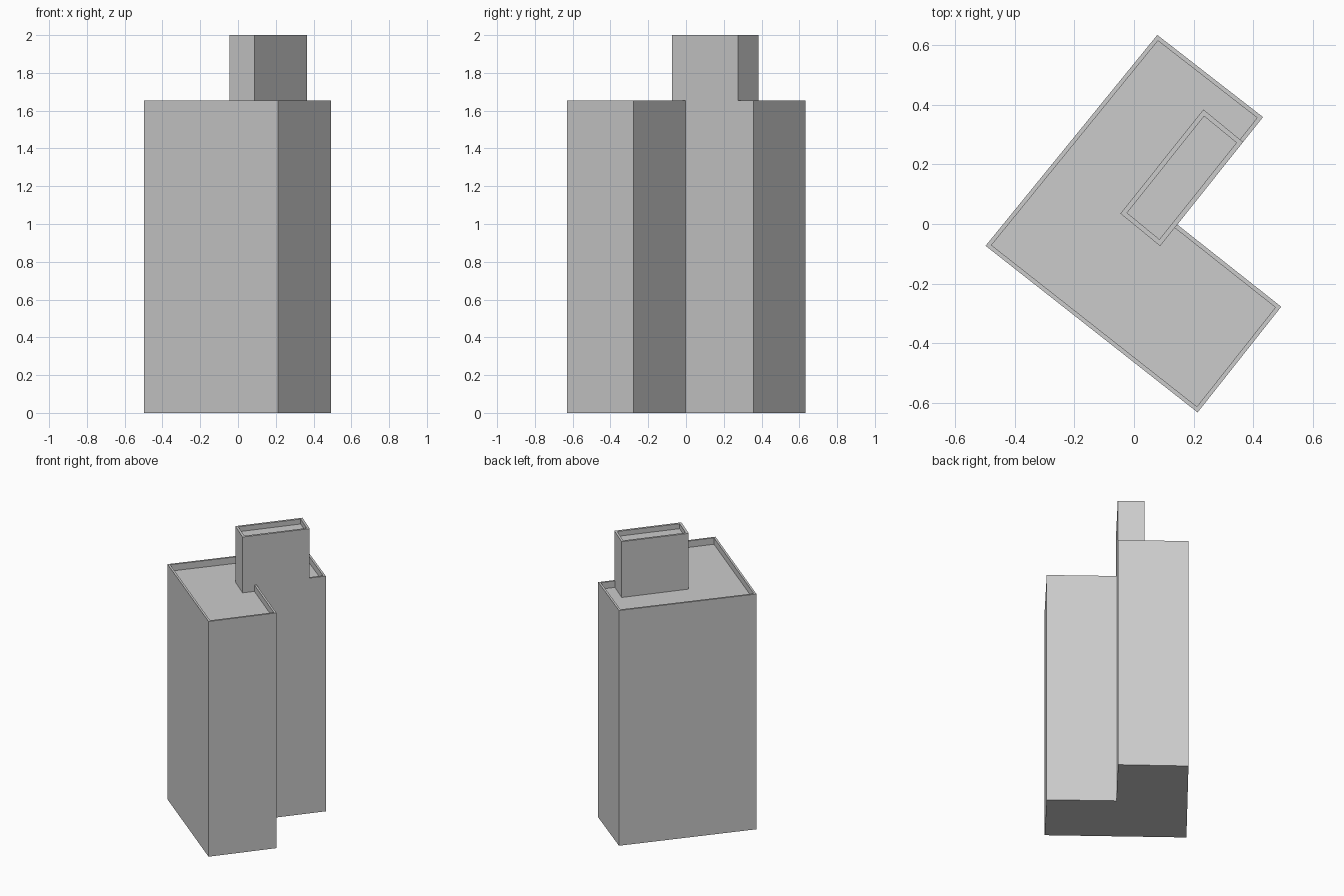
import bpy, bmesh
from mathutils import Vector

cube = bpy.data.objects.get("Cube")
if cube:
    bpy.data.objects.remove(cube, do_unlink=True)

grey = bpy.data.materials.new("concrete_grey")
grey.use_nodes = True
colour = (0.6, 0.6, 0.6, 1.0)
grey.diffuse_color = colour
grey.node_tree.nodes["Principled BSDF"].inputs["Base Color"].default_value = colour


def parapet_block(name, outline, bottom, top, rim, recess):
    """Extrude a counter-clockwise outline and sink its roof behind a thin parapet."""
    bm = bmesh.new()
    base = bm.faces.new([bm.verts.new((p[0], p[1], bottom)) for p in outline])
    lid = bm.faces.new([bm.verts.new((p[0], p[1], top)) for p in outline])
    n = len(outline)
    low, high = list(base.verts), list(lid.verts)
    for i in range(n):
        j = (i + 1) % n
        bm.faces.new((low[i], low[j], high[j], high[i]))
    base.normal_flip()
    bm.normal_update()
    # parapet rim, then the sunken roof
    bmesh.ops.inset_region(bm, faces=[lid], thickness=rim, use_even_offset=True)
    roof = bmesh.ops.extrude_discrete_faces(bm, faces=[lid])["faces"][0]
    bmesh.ops.translate(bm, verts=roof.verts, vec=(0, 0, -recess))
    mesh = bpy.data.meshes.new(name)
    bm.to_mesh(mesh)
    bm.free()
    mesh.materials.append(grey)
    obj = bpy.data.objects.new(name, mesh)
    bpy.context.collection.objects.link(obj)
    return obj


# L-shaped main building
inner_corner, wing_corner = Vector((0.145, -0.002)), Vector((0.432, 0.358))
footprint = [(-0.497, -0.073), (0.213, -0.631), (0.493, -0.277),
             inner_corner, wing_corner, (0.078, 0.633)]
parapet_block("main_building", footprint, 0, 1.653, 0.014, 0.045)

# Rooftop tower, flush with the courtyard wall of the wing
near = inner_corner.lerp(wing_corner, -0.2)
far = inner_corner.lerp(wing_corner, 0.768)
depth = Vector((-0.133, 0.109))
parapet_block("rooftop_tower", [near, far, far + depth, near + depth],
              1.6, 2.0, 0.016, 0.035)
